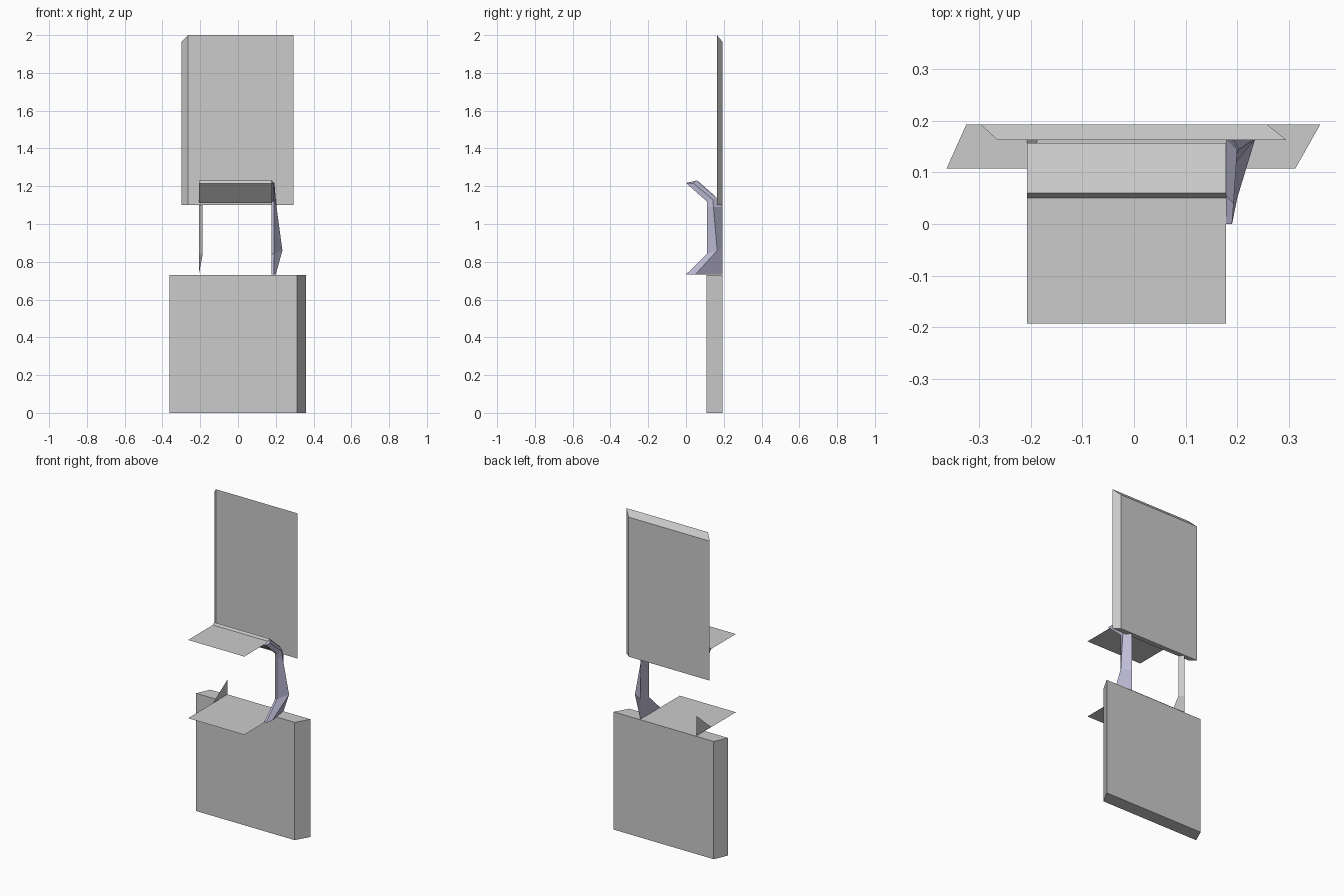
import bpy, bmesh

if "Cube" in bpy.data.objects:
    bpy.data.objects.remove(bpy.data.objects["Cube"])


def make_object(name, verts, faces, mat=None, closed=True):
    bm = bmesh.new()
    vs = [bm.verts.new(v) for v in verts]
    for f in faces:
        bm.faces.new([vs[i] for i in f])
    if closed:
        bmesh.ops.recalc_face_normals(bm, faces=bm.faces)
    mesh = bpy.data.meshes.new(name)
    bm.to_mesh(mesh)
    bm.free()
    if mat:
        mesh.materials.append(mat)
    obj = bpy.data.objects.new(name, mesh)
    bpy.context.collection.objects.link(obj)
    return obj


def prism(name, lower, upper, mat=None):
    n = len(lower)
    sides = [(i, (i + 1) % n, n + (i + 1) % n, n + i) for i in range(n)]
    caps = [tuple(range(n))[::-1], tuple(range(n, 2 * n))]
    return make_object(name, lower + upper, sides + caps, mat)


def sheet(name, y0, y1, z):
    return make_object(name, [(XL, y0, z), (XR, y0, z), (XR, y1, z), (XL, y1, z)],
                       [(0, 1, 2, 3)], closed=False)


XL, XR = -0.207, 0.178
lavender = bpy.data.materials.new("lavender")
lavender.diffuse_color = (0.52, 0.51, 0.68, 1)
lavender.use_nodes = True
lavender.node_tree.nodes["Principled BSDF"].inputs["Base Color"].default_value = lavender.diffuse_color

# Slanted-end base cabinet
base = [(-0.363, 0.108), (0.313, 0.108), (0.361, 0.193), (-0.325, 0.193)]
prism("base_cabinet", [(x, y, 0) for x, y in base], [(x, y, 0.73) for x, y in base])

# Upper panel, its top sloping down to the back
panel = [(-0.265, 0.163), (0.295, 0.163), (0.258, 0.193), (-0.298, 0.193)]
prism("upper_panel", [(x, y, 1.10) for x, y in panel],
      [(x, y, 2.0 if y < 0.17 else 1.965) for x, y in panel])

# Thin shelf and canopy sheets
sheet("shelf", -0.193, 0.193, 0.732)
sheet("canopy", -0.193, 0.05, 1.217)

# Tilted sign board under the back of the canopy
sign = [(0.05, 1.215), (0.06, 1.23), (0.157, 1.145), (0.145, 1.115)]
prism("sign_board", [(XL, y, z) for y, z in sign], [(XR, y, z) for y, z in sign])

# Right arm: sections run front-inner, front-outer, ridge, back
sections = [
    [(XR, 0.0, 1.217), (0.19, 0.0, 1.217), (0.193, 0.04, 1.215), (XR, 0.055, 1.23)],
    [(XR, 0.11, 1.12), (0.19, 0.11, 1.12), (0.2, 0.142, 1.13), (XR, 0.165, 1.135)],
    [(XR, 0.11, 1.09), (0.19, 0.11, 1.09), (0.204, 0.145, 1.09), (XR, 0.193, 1.09)],
    [(XR, 0.11, 0.84), (0.19, 0.11, 0.84), (0.235, 0.165, 0.86), (XR, 0.193, 0.86)],
    [(XR, 0.0, 0.733), (0.19, 0.0, 0.733), (0.2, 0.05, 0.733), (XR, 0.193, 0.733)],
]
verts = [v for s in sections for v in s]
faces = [(4 * k + i, 4 * k + (i + 1) % 4, 4 * k + 4 + (i + 1) % 4, 4 * k + 4 + i)
         for k in range(len(sections) - 1) for i in range(4)]
faces += [(0, 1, 2, 3), (16, 17, 18, 19)]
make_object("right_arm", verts, faces, lavender)

# Left arm: thin strip with a foot reaching forward
make_object("left_arm",
            [(-0.187, 0.163, 1.115), (XL, 0.193, 1.115), (-0.187, 0.163, 0.84),
             (XL, 0.193, 0.84), (XL, 0.05, 0.733), (XL, 0.193, 0.733)],
            [(0, 1, 3, 2), (2, 3, 5, 4)], closed=False)
